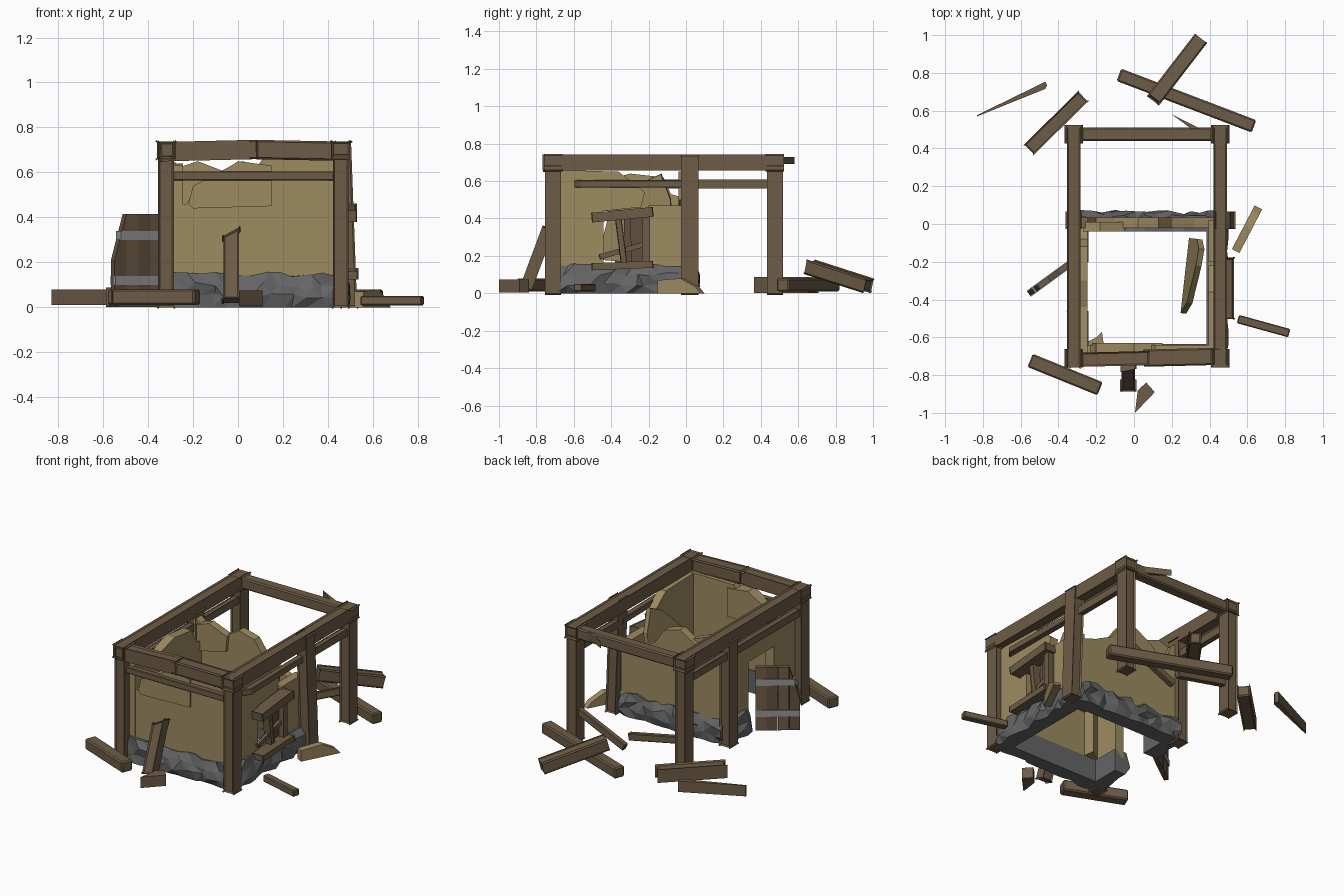
import bpy, bmesh, random
from mathutils import Vector, Matrix

if "Cube" in bpy.data.objects:
    bpy.data.objects.remove(bpy.data.objects["Cube"])

random.seed(4)

def material(name, rgb):
    m = bpy.data.materials.new(name)
    m.diffuse_color = (*rgb, 1)
    m.use_nodes = True
    m.node_tree.nodes["Principled BSDF"].inputs["Base Color"].default_value = m.diffuse_color
    return m

WOOD = material("wood", (0.155, 0.107, 0.062))
DARK = material("dark_wood", (0.115, 0.08, 0.047))
PLASTER = material("plaster", (0.34, 0.26, 0.12))
STONE = material("stone", (0.13, 0.13, 0.135))
IRON = material("iron", (0.3, 0.3, 0.31))

def finish(name, bm, mat):
    bmesh.ops.recalc_face_normals(bm, faces=bm.faces)
    me = bpy.data.meshes.new(name)
    bm.to_mesh(me)
    bm.free()
    me.materials.append(mat)
    ob = bpy.data.objects.new(name, me)
    bpy.context.collection.objects.link(ob)
    return ob

def beam(name, a, b, w=0.07, h=0.07, mat=WOOD, bevel=0.008, taper=1.0, skew=0.0):
    """Chamfered timber from a to b; taper narrows and skew slants the far end."""
    a, b = Vector(a), Vector(b)
    d = (b - a).normalized()
    side = d.cross(Vector((0, 0, 1)))
    side = side.normalized() if side.length > 0.05 else Vector((1, 0, 0))
    up = side.cross(d).normalized()
    bm = bmesh.new()
    bmesh.ops.create_cube(bm, size=1)
    for v in bm.verts:
        x, y, z = v.co
        k = taper if z > 0 else 1
        v.co = (a if z < 0 else b) + side * x * w * k + up * y * h * k
        if z > 0:
            v.co += d * skew * x * 2
    if bevel:
        bmesh.ops.bevel(bm, geom=bm.edges[:], offset=bevel, segments=1, affect='EDGES')
    return finish(name, bm, mat)

def slab(name, pts, axis, lo, hi, mat=PLASTER, matrix=None):
    """Polygon in the plane across an axis, extruded from lo to hi."""
    def place(p, t):
        return {'x': (t, *p), 'y': (p[0], t, p[1]), 'z': (*p, t)}[axis]
    bm = bmesh.new()
    face = bm.faces.new([bm.verts.new(place(p, lo)) for p in pts])
    ext = bmesh.ops.extrude_face_region(bm, geom=[face])
    off = Vector(place((0, 0), hi - lo))
    for g in ext['geom']:
        if isinstance(g, bmesh.types.BMVert):
            g.co += off
    if matrix:
        bm.transform(matrix)
    return finish(name, bm, mat)

def stones(name, a, b, out):
    """Rough stone footing from a to b along its inner face, bulging towards out."""
    a, b, out = Vector(a), Vector(b), Vector(out)
    n = max(2, round((b - a).length / 0.06))
    prof = [(0, 0), (0.092, 0), (0.1, 0.05), (0.097, 0.1), (0.075, 0.145), (0, 0.145)]
    bm = bmesh.new()
    rings = []
    for i in range(n + 1):
        ring = []
        for j, (o, z) in enumerate(prof):
            p = a.lerp(b, i / n) + out * o + Vector((0, 0, z))
            if 0 < j < 5:
                p += out * random.uniform(-0.018, 0.018)
                if z > 0:
                    p.z += random.uniform(-0.014, 0.014)
                if 0 < i < n:
                    p += (b - a).normalized() * random.uniform(-0.018, 0.018)
            ring.append(bm.verts.new(p))
        rings.append(ring)
    for r, s in zip(rings, rings[1:]):
        for j in range(6):
            bm.faces.new((r[j], r[(j + 1) % 6], s[(j + 1) % 6], s[j]))
    bm.faces.new(rings[0])
    bm.faces.new(rings[-1])
    bmesh.ops.triangulate(bm, faces=bm.faces)
    finish(name, bm, STONE)

# Posts with caps
L, R, F, B, M = -0.32, 0.457, -0.71, 0.475, 0.02
for n, x, y in (("front_left", L, F), ("front_right", R, F), ("back_left", L, B), ("back_right", R, B)):
    beam(n + "_post", (x, y, 0.0), (x, y, 0.68))
    beam(n + "_cap", (x, y, 0.66), (x, y, 0.737), 0.082, 0.082)
beam("mid_right_post", (0.495, M, 0), (0.468, M, 0.735), 0.07, 0.075)
beam("mid_left_post", (L, M, 0), (L, M, 0.68), 0.07, 0.075)

# Top beams, the front one bowed
beam("left_top_beam", (L, F - 0.05, 0.7), (L, B + 0.03, 0.7), 0.072)
beam("right_top_beam", (R, F - 0.03, 0.7), (R, B + 0.03, 0.7), 0.072)
beam("back_top_beam", (L, B, 0.698), (R, B, 0.698))
beam("front_top_beam_a", (L - 0.02, F - 0.01, 0.692), (0.08, F, 0.702), 0.075)
beam("front_top_beam_b", (0.06, F, 0.702), (R + 0.02, F + 0.01, 0.694), 0.075)

# Upper rails
beam("front_rail", (L, F, 0.585), (R, F, 0.585), 0.04, 0.04, bevel=0.004)
beam("right_rail_front", (R, M, 0.585), (R + 0.01, -0.58, 0.585), 0.04, 0.04, bevel=0.004, skew=0.02)
beam("right_rail_back", (R, M, 0.585), (R, B, 0.585), 0.035, 0.04, bevel=0.004)
beam("left_rail_front", (L, F, 0.585), (L, M, 0.585), 0.04, 0.04, bevel=0.004)
beam("left_rail_back", (L, M, 0.585), (L, B, 0.585), 0.035, 0.04, bevel=0.004)
# Snapped low rail sagging between the back posts
beam("back_rail_right_half", (R, B, 0.2), (0.1, B, 0.04), 0.035, 0.045, bevel=0.004)
beam("back_rail_left_half", (L, B, 0.2), (0.07, B, 0.12), 0.035, 0.045, bevel=0.004)
slab("corner_splinter", [(0.2, 0.58), (0.33, 0.485), (0.43, 0.465)], 'z', 0.69, 0.73, WOOD)

# Footing, open at the doorway on the left
stones("front_footing", (-0.3, -0.635, 0), (0.44, -0.635, 0), (0, -1, 0))
stones("back_footing", (-0.3, -0.04, 0), (0.44, -0.04, 0), (0, 1, 0))
stones("right_footing", (0.385, -0.7, 0), (0.385, 0.03, 0), (1, 0, 0))
stones("left_footing_front", (-0.24, -0.7, 0), (-0.24, -0.46, 0), (-1, 0, 0))
stones("left_footing_back", (-0.24, -0.2, 0), (-0.24, 0.03, 0), (-1, 0, 0))

# Broken plaster walls
slab("front_wall", [(-0.3, 0.1), (0.44, 0.1), (0.44, 0.66), (0.11, 0.66), (0.08, 0.62), (-0.1, 0.57),
                    (-0.19, 0.52), (-0.23, 0.46), (-0.3, 0.46)], 'y', -0.695, -0.64)
slab("front_cracked_panel", [(-0.22, 0.46), (-0.2, 0.44), (0.15, 0.45), (0.15, 0.63), (0, 0.65),
                             (-0.03, 0.63), (-0.2, 0.54)], 'y', -0.705, -0.63)
slab("back_wall", [(-0.3, 0.1), (0.44, 0.1), (0.44, 0.42), (0.32, 0.46), (0.2, 0.52), (0.13, 0.62),
                   (0.02, 0.65), (-0.1, 0.58), (-0.2, 0.47), (-0.25, 0.62), (-0.3, 0.66)], 'y', -0.02, 0.035)
slab("right_wall", [(-0.7, 0.1), (0.02, 0.1), (0.02, 0.47), (-0.2, 0.47), (-0.2, 0.15), (-0.44, 0.15),
                    (-0.44, 0.44), (-0.24, 0.46), (-0.22, 0.54), (-0.36, 0.65), (-0.7, 0.66)], 'x', 0.395, 0.45)
slab("left_wall", [(-0.7, 0.1), (-0.46, 0.1), (-0.46, 0.44), (-0.2, 0.44), (-0.2, 0.1), (0.02, 0.1),
                   (0.02, 0.5), (-0.08, 0.53), (-0.12, 0.62), (-0.3, 0.64), (-0.44, 0.6), (-0.7, 0.63)],
     'x', -0.305, -0.245)
# Loose plaster pieces in the room
lean = Matrix.Translation((0.345, 0, 0.4)) @ Matrix.Rotation(-0.12, 4, 'Z') @ Matrix.Rotation(0.12, 4, 'Y')
slab("leaning_plaster", [(-0.48, -0.22), (-0.08, -0.25), (-0.08, 0.1), (-0.13, 0.24), (-0.22, 0.2),
                         (-0.42, 0.0)], 'x', -0.015, 0.015, matrix=lean)
slab("back_corner_plaster", [(-0.27, 0.45), (-0.06, 0.5), (-0.05, 0.6), (-0.18, 0.65), (-0.27, 0.62)], 'y', -0.04, 0.01)
slab("front_corner_plaster", [(-0.245, -0.64), (-0.16, -0.64), (-0.17, -0.57), (-0.2, -0.6), (-0.24, -0.62)],
     'z', 0.15, 0.44)

# Wrecked window in the right wall
beam("window_lintel", (0.48, -0.5, 0.405), (0.48, -0.18, 0.435), 0.09, 0.042, bevel=0.005)
beam("window_sill", (0.485, -0.5, 0.142), (0.485, -0.18, 0.155), 0.09, 0.028, bevel=0.005)
beam("window_jamb", (0.47, -0.215, 0.15), (0.47, -0.215, 0.42), 0.04, 0.035, bevel=0.004)
beam("shutter_board_a", (0.46, -0.33, 0.15), (0.46, -0.365, 0.42), 0.04, 0.035, bevel=0.004)
beam("shutter_board_b", (0.44, -0.26, 0.15), (0.44, -0.265, 0.42), 0.02, 0.06, DARK, 0.003)
beam("shutter_board_c", (0.43, -0.31, 0.15), (0.43, -0.31, 0.42), 0.015, 0.035, DARK, 0.003)
beam("shutter_brace", (0.46, -0.46, 0.195), (0.46, -0.23, 0.26), 0.025, 0.022, bevel=0.003)

# Door ajar: planks and iron straps, local u from hinge to free edge
u = (Vector((-0.565, -0.375, 0)) - Vector((-0.345, -0.215, 0))).normalized()
hinge = Matrix(((u.x, -u.y, 0, -0.345), (u.y, u.x, 0, -0.215), (0, 0, 1, 0), (0, 0, 0, 1)))
for i in range(4):
    u0, u1 = i * 0.066, i * 0.066 + 0.064
    slab(f"door_plank_{i + 1}", [(u0, 0.01), (u1, 0.01), (u1, 0.21 if i == 3 else 0.415), (u0, 0.415)],
         'y', -0.014, 0.014, DARK if i % 2 else WOOD, hinge)
for n, z, end in (("lower", 0.1, 0.262), ("upper", 0.3, 0.232)):
    slab(f"door_{n}_strap", [(0, z), (end, z), (end, z + 0.04), (0, z + 0.04)], 'y', -0.019, 0.019, IRON, hinge)

# Fallen timbers around the house
beam("fallen_beam_front_left", (-0.55, -0.722, 0.045), (-0.18, -0.872, 0.045), 0.075)
beam("fallen_beam_leaning", (-0.03, -0.855, 0.03), (-0.03, -0.745, 0.325), 0.07, 0.05, skew=0.02)
beam("fallen_beam_right", (0.55, -0.503, 0.03), (0.822, -0.578, 0.03), 0.045, 0.042, bevel=0.005)
beam("fallen_beam_back", (-0.08, 0.79, 0.045), (0.635, 0.517, 0.045), 0.07)
beam("fallen_beam_crossing", (0.11, 0.665, 0.14), (0.345, 0.97, 0.042), 0.065, 0.065)
beam("fallen_beam_back_left", (-0.555, 0.395, 0.045), (-0.27, 0.675, 0.045), 0.075)
slab("splinter_back_left", [(-0.83, 0.57), (-0.47, 0.715), (-0.46, 0.735), (-0.47, 0.753), (-0.83, 0.577)],
     'z', 0.01, 0.08, WOOD)
slab("splinter_front", [(0.005, -1.0), (0.11, -0.89), (0.065, -0.84), (0.02, -0.88)], 'z', 0.005, 0.075, WOOD)
shard = [(-0.16, 0.0), (0.1, 0.0), (0.07, 0.035), (-0.02, 0.08), (-0.16, 0.07)]
slab("fallen_plaster", shard, 'x', -0.02, 0.025,
     matrix=Matrix.Translation((0.61, 0, 0)) @ Matrix.Rotation(-0.48, 4, 'Z'))
